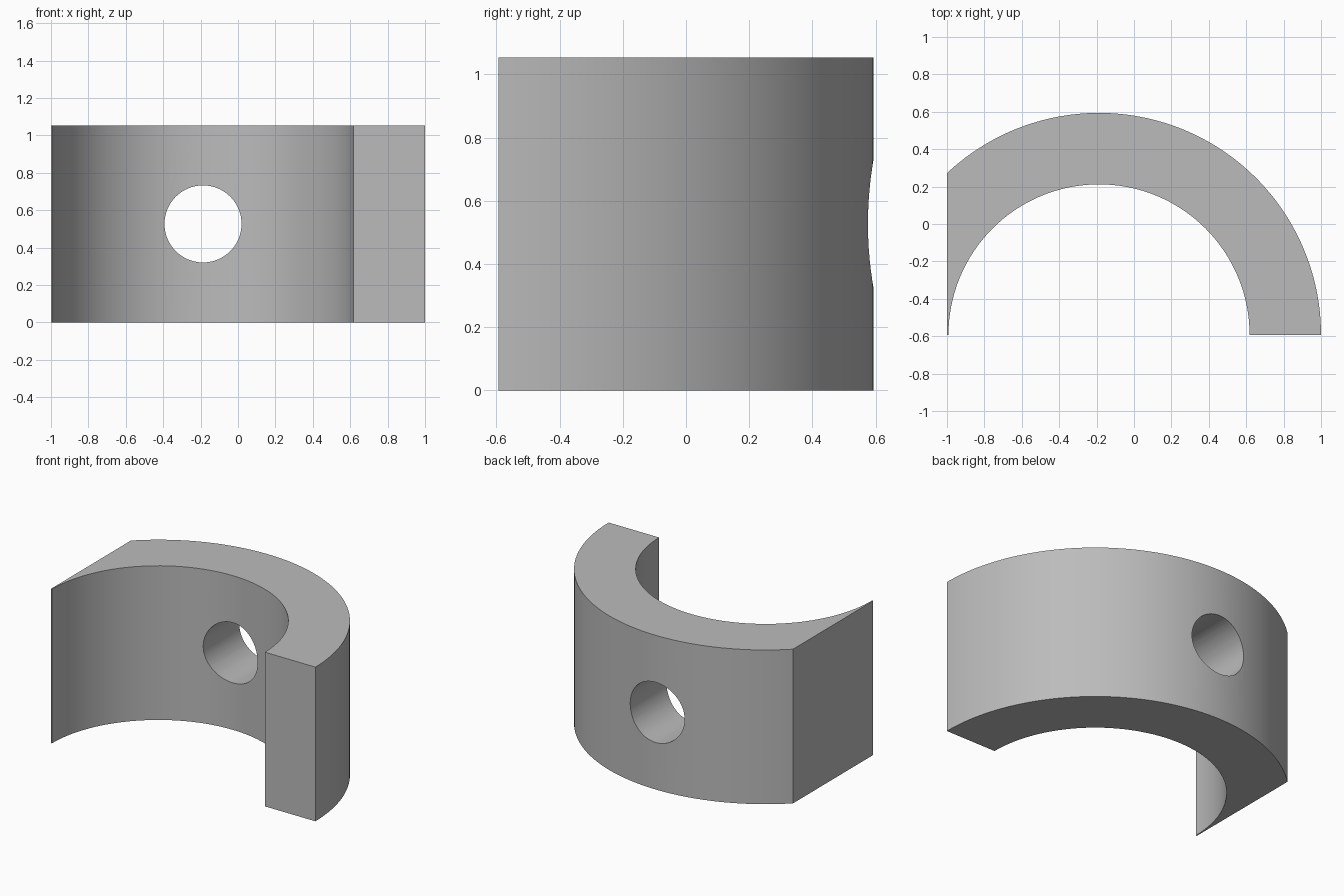
import bpy
import bmesh
from math import acos, cos, sin, pi
from mathutils import Matrix

cube = bpy.data.objects.get("Cube")
if cube:
    bpy.data.objects.remove(cube, do_unlink=True)

CX, CY = -0.187, -0.593      # shared centre of both arcs
R_IN, R_OUT = 0.805, 1.187
HEIGHT = 1.054
HOLE_R = 0.206
LEFT_CUT = -1.0              # flat side plane
SEGMENTS = 64


def arc(radius, start, end):
    """Points along an arc about the shared centre."""
    steps = [start + (end - start) * i / SEGMENTS for i in range(SEGMENTS + 1)]
    return [(CX + radius * cos(a), CY + radius * sin(a)) for a in steps]


def make_object(name, bm):
    bmesh.ops.recalc_face_normals(bm, faces=bm.faces)
    mesh = bpy.data.meshes.new(name)
    bm.to_mesh(mesh)
    bm.free()
    obj = bpy.data.objects.new(name, mesh)
    bpy.context.collection.objects.link(obj)
    return obj


# Half ring profile, trimmed by the flat side, extruded upward
cut_angle = acos((LEFT_CUT - CX) / R_OUT)
profile = arc(R_OUT, 0, cut_angle) + [(LEFT_CUT, CY)] + arc(R_IN, pi, 0)
bm = bmesh.new()
base = bm.faces.new([bm.verts.new((x, y, 0)) for x, y in profile])
top = bmesh.ops.extrude_face_region(bm, geom=[base], use_keep_orig=True)
bmesh.ops.translate(bm, vec=(0, 0, HEIGHT),
                    verts=[v for v in top["geom"] if isinstance(v, bmesh.types.BMVert)])
half_ring = make_object("half_ring", bm)

# Round hole through the back of the arch
bm = bmesh.new()
bmesh.ops.create_cone(bm, cap_ends=True, segments=SEGMENTS, radius1=HOLE_R,
                      radius2=HOLE_R, depth=1.0,
                      matrix=Matrix.Translation((CX, 0.4, HEIGHT / 2))
                      @ Matrix.Rotation(pi / 2, 4, "X"))
cutter = make_object("hole_cutter", bm)
cutter.hide_render = True

# Plain grey material
grey = bpy.data.materials.new("grey")
grey.use_nodes = True
colour = (0.5, 0.5, 0.5, 1)
grey.diffuse_color = colour
grey.node_tree.nodes["Principled BSDF"].inputs["Base Color"].default_value = colour
half_ring.data.materials.append(grey)
cutter.data.materials.append(grey)

# Cut the hole and shade the curved walls smooth
mod = half_ring.modifiers.new("hole", "BOOLEAN")
mod.operation = "DIFFERENCE"
mod.solver = "EXACT"
mod.object = cutter
bpy.ops.object.select_all(action="DESELECT")
half_ring.select_set(True)
bpy.context.view_layer.objects.active = half_ring
bpy.ops.object.modifier_apply(modifier=mod.name)
bpy.data.objects.remove(cutter, do_unlink=True)
bpy.ops.object.shade_smooth_by_angle(angle=pi / 6)
